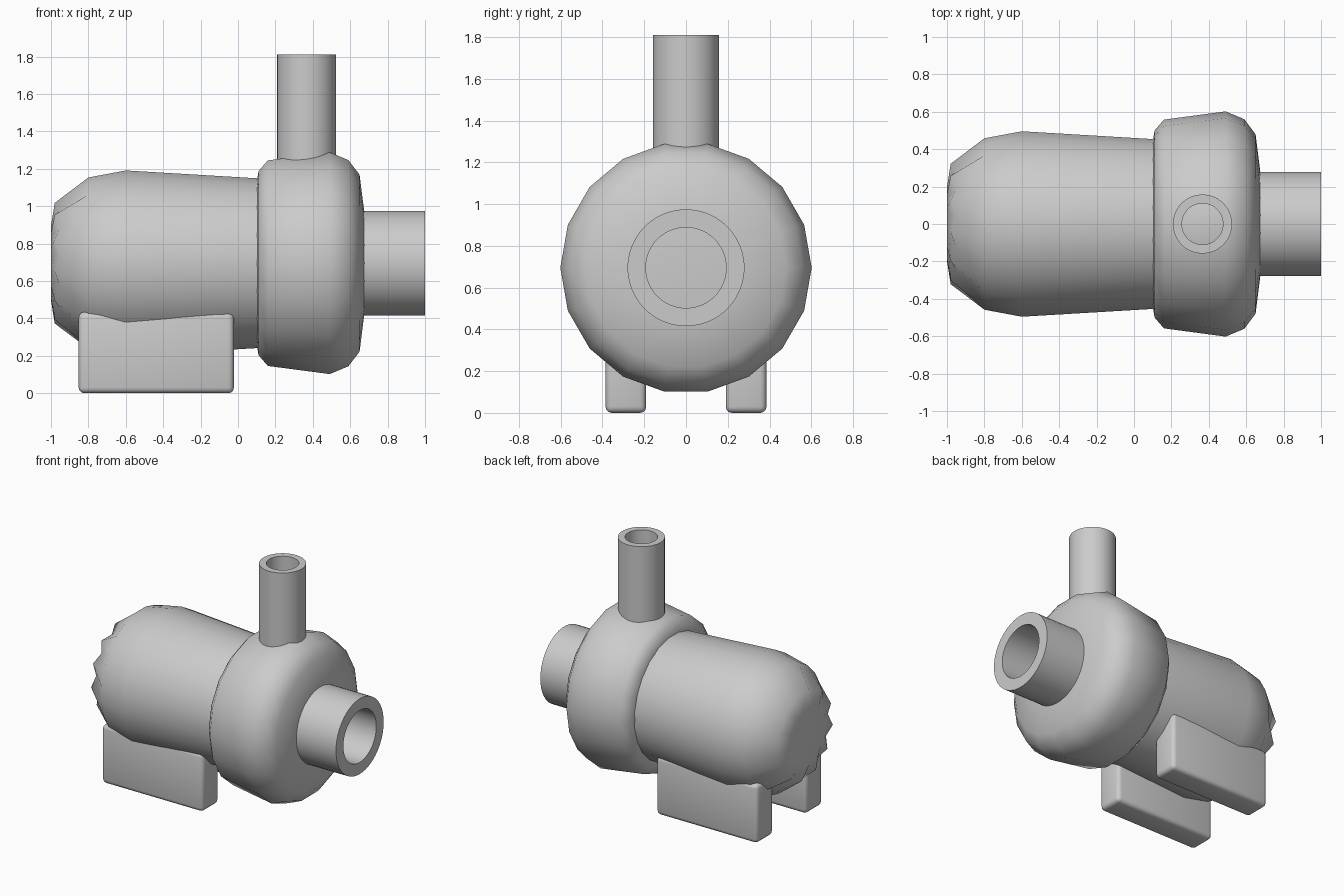
import bpy, bmesh
from math import sin, cos, pi, radians
from mathutils import Matrix

if "Cube" in bpy.data.objects:
    bpy.data.objects.remove(bpy.data.objects["Cube"])

AXIS_Z = 0.695


def finish(bm, name, angle):
    bmesh.ops.recalc_face_normals(bm, faces=bm.faces)
    me = bpy.data.meshes.new(name)
    bm.to_mesh(me)
    bm.free()
    ob = bpy.data.objects.new(name, me)
    bpy.context.collection.objects.link(ob)
    bpy.ops.object.select_all(action='DESELECT')
    ob.select_set(True)
    bpy.context.view_layer.objects.active = ob
    bpy.ops.object.shade_smooth_by_angle(angle=radians(angle))
    return ob


def lathe(name, profile, n, angle=60, closed=False, matrix=None, ripple=None):
    """Revolve (x, radius) points around the x axis."""
    bm = bmesh.new()
    rings = []
    for k, (x, r) in enumerate(profile):
        ring = []
        for i in range(n):
            a = 2 * pi * (i + 0.5) / n - pi / 2
            dx, dr = ripple[k] if ripple and k in ripple and i % 2 else (0, 0)
            ring.append(bm.verts.new((x + dx, (r + dr) * cos(a), (r + dr) * sin(a))))
        rings.append(ring)
    pairs = list(zip(rings, rings[1:]))
    if closed:
        pairs.append((rings[-1], rings[0]))
    for a, b in pairs:
        for i in range(n):
            j = (i + 1) % n
            bm.faces.new((a[i], a[j], b[j], b[i]))
    if not closed:
        bm.faces.new(rings[0])
        bm.faces.new(rings[-1])
    bm.transform(matrix or Matrix.Translation((0, 0, AXIS_Z)))
    return finish(bm, name, angle)


# Motor body with a slightly pleated domed end
lathe("motor_body", [(-1.0, 0.2), (-0.98, 0.325), (-0.8, 0.462), (-0.6, 0.5),
                     (0.1, 0.458), (0.2, 0.45)], 24,
      ripple={0: (0.01, 0.03), 1: (0.025, -0.025)})

# Pump casing
lathe("pump_casing", [(0.1, 0.44), (0.11, 0.5), (0.16, 0.558), (0.49, 0.602),
                      (0.59, 0.56), (0.65, 0.48), (0.68, 0.24)], 18)

# Inlet pipe along x
lathe("inlet_pipe", [(0.55, 0.28), (1.0, 0.28), (1.0, 0.193), (0.55, 0.193)],
      40, 35, closed=True)

# Outlet pipe, stood upright
lathe("outlet_pipe", [(1.1, 0.158), (1.81, 0.158), (1.81, 0.11), (1.1, 0.11)],
      40, 35, closed=True,
      matrix=Matrix.Translation((0.366, 0, 0)) @ Matrix.Rotation(-pi / 2, 4, 'Y'))

# Two rounded support feet
for side, label in ((-1, "front"), (1, "back")):
    bm = bmesh.new()
    bmesh.ops.create_cube(bm, size=1)
    bm.transform(Matrix.Translation((-0.437, side * 0.288, 0.217))
                 @ Matrix.Diagonal((0.83, 0.195, 0.434, 1)))
    bmesh.ops.bevel(bm, geom=bm.edges[:], offset=0.03, segments=3,
                    profile=0.5, affect='EDGES')
    finish(bm, label + "_foot", 60)
